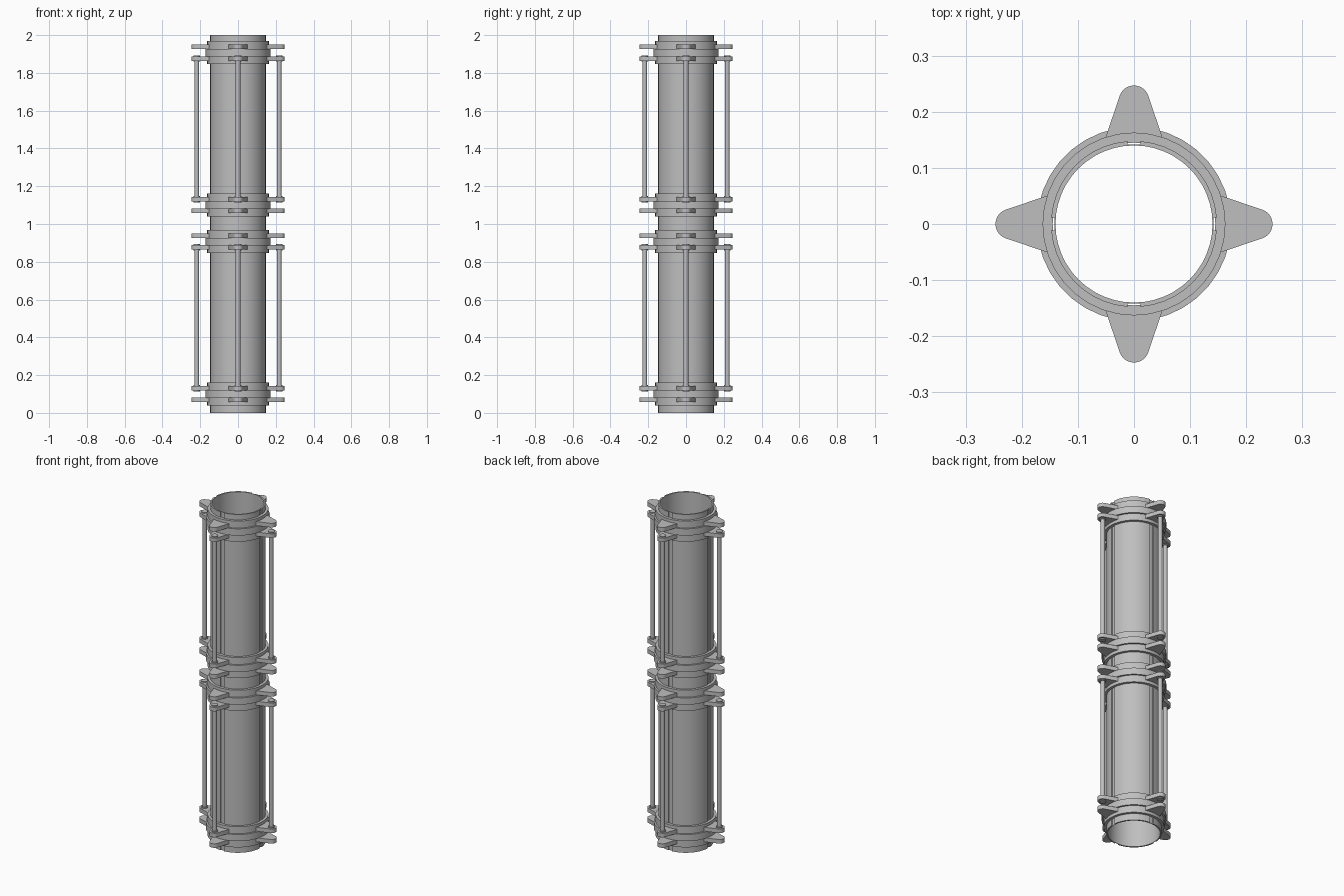
import bpy, bmesh, math
from mathutils import Matrix

cube = bpy.data.objects.get("Cube")
if cube:
    bpy.data.objects.remove(cube, do_unlink=True)

steel = bpy.data.materials.new("grey_steel")
steel.use_nodes = True
colour = (0.52, 0.52, 0.52, 1)
steel.diffuse_color = colour
steel.node_tree.nodes["Principled BSDF"].inputs["Base Color"].default_value = colour


def finish(bm, name):
    bmesh.ops.recalc_face_normals(bm, faces=bm.faces[:])
    mesh = bpy.data.meshes.new(name)
    bm.to_mesh(mesh)
    bm.free()
    mesh.materials.append(steel)
    obj = bpy.data.objects.new(name, mesh)
    bpy.context.collection.objects.link(obj)
    bpy.ops.object.select_all(action="DESELECT")
    obj.select_set(True)
    bpy.context.view_layer.objects.active = obj
    bpy.ops.object.shade_smooth_by_angle(angle=math.radians(30))
    return obj


def arc(radius, start, end, steps, cx=0.0):
    angles = [start + (end - start) * i / steps for i in range(steps + 1)]
    return [(cx + radius * math.cos(a), radius * math.sin(a)) for a in angles]


def prism(bm, outline, z0, z1, turn=0.0):
    """Extrude a flat outline from z0 to z1 and turn it about the axis."""
    verts = [bm.verts.new((x, y, z0)) for x, y in outline]
    face = bm.faces.new(verts)
    top = bmesh.ops.extrude_face_region(bm, geom=[face])["geom"]
    raised = [v for v in top if isinstance(v, bmesh.types.BMVert)]
    bmesh.ops.translate(bm, vec=(0, 0, z1 - z0), verts=raised)
    bmesh.ops.rotate(bm, matrix=Matrix.Rotation(turn, 3, "Z"), verts=verts + raised)


def ring(bm, inner, outer, z0, z1, segments=36):
    """Lathe a rectangular section into a hollow ring."""
    loops = []
    for r, z in ((inner, z0), (outer, z0), (outer, z1), (inner, z1)):
        loops.append([bm.verts.new((x, y, z))
                      for x, y in arc(r, 0, math.tau, segments)[:-1]])
    for k in range(4):
        a, b = loops[k], loops[(k + 1) % 4]
        for i in range(segments):
            j = (i + 1) % segments
            bm.faces.new((a[i], a[j], b[j], b[i]))


def rod(bm, radius, z0, z1, turn, sides=16):
    prism(bm, arc(radius, 0, math.tau, sides, ROD_X)[:-1], z0, z1, turn)


ROD_X = 0.218
QUARTERS = [i * math.pi / 2 for i in range(4)]
GAP = math.radians(4.5)

# Thin inner liner
bm = bmesh.new()
ring(bm, 0.140, 0.142, 0, 2, 48)
finish(bm, "inner_liner")

# Four curved wall panels with narrow grooves between them
bm = bmesh.new()
panel = (arc(0.148, GAP, math.pi / 2 - GAP, 10)
         + arc(0.141, math.pi / 2 - GAP, GAP, 10))
for turn in QUARTERS:
    prism(bm, panel, 0, 2, turn)
finish(bm, "wall_panels")

# Lug outline: a tapered tongue with a round tip
lug = [(0.150, -0.052)] + arc(0.027, -1.28, 1.28, 10, 0.220) + [(0.150, 0.052)]

for base, label in ((0.0, "lower"), (1.0, "upper")):
    # Clamp collars near both ends of the section
    for centre, side, end in ((0.100, 1, "bottom"), (0.907, -1, "top")):
        bm = bmesh.new()
        z = base + centre
        ring(bm, 0.145, 0.163, z - 0.061, z + 0.061)
        ring(bm, 0.145, 0.173, z - 0.020, z + 0.020)
        finish(bm, f"{label}_{end}_collar")

        bm = bmesh.new()
        for dz in (-0.031, 0.031):
            for turn in QUARTERS:
                prism(bm, lug, z + dz - 0.012, z + dz + 0.012, turn)
        finish(bm, f"{label}_{end}_lugs")

        # Nuts on the lugs facing the middle of the section
        bm = bmesh.new()
        for turn in QUARTERS:
            mid = z + side * 0.031
            rod(bm, 0.018, mid - 0.017, mid + 0.017, turn)
        finish(bm, f"{label}_{end}_nuts")

    # Tie rods joining the two collars
    bm = bmesh.new()
    for turn in QUARTERS:
        rod(bm, 0.0125, base + 0.131, base + 0.876, turn)
    finish(bm, f"{label}_tie_rods")
